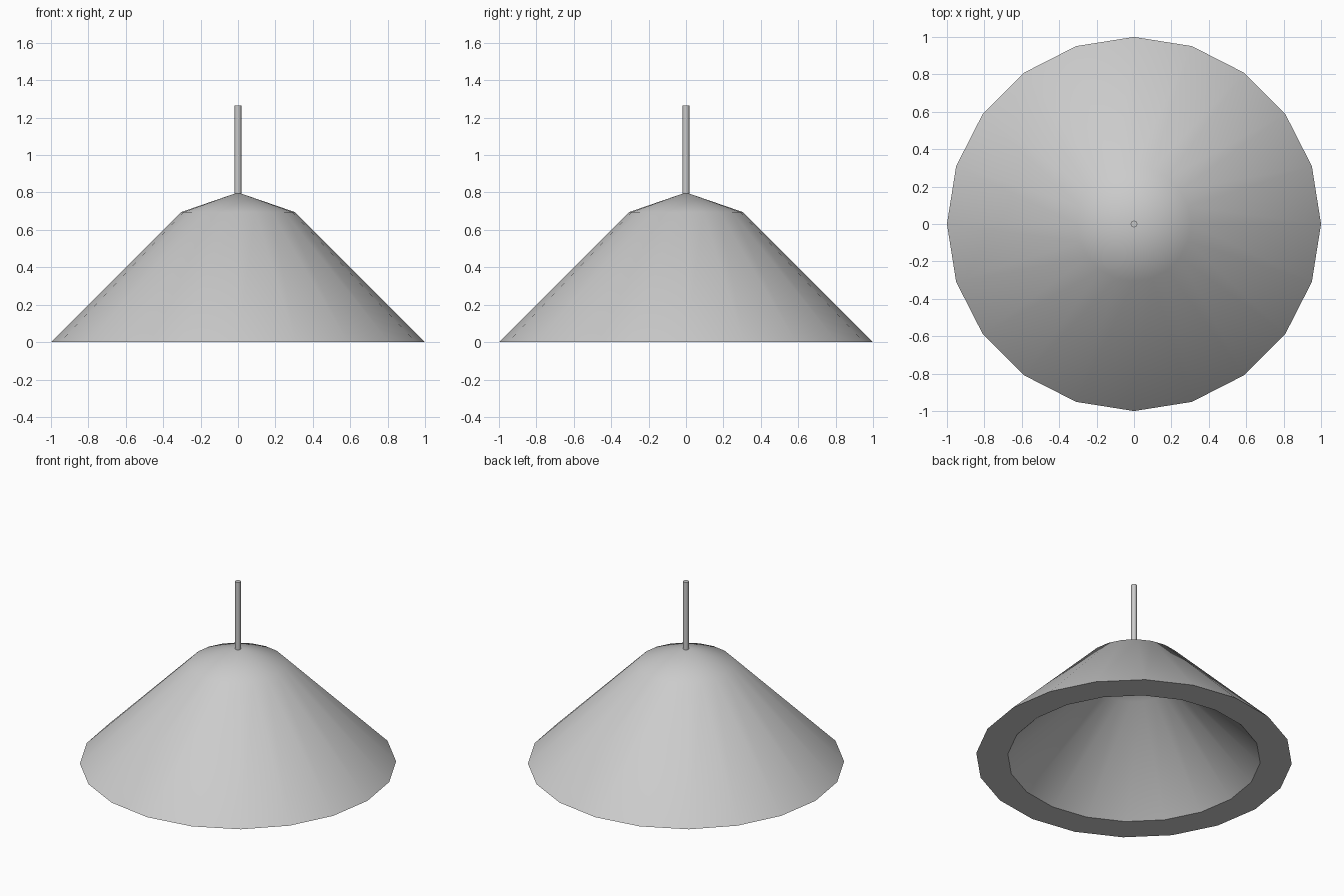
import bpy
import math

cube = bpy.data.objects.get("Cube")
if cube:
    bpy.data.objects.remove(cube, do_unlink=True)

# One plain grey for the whole lamp
grey = bpy.data.materials.new("light grey")
grey.use_nodes = True
colour = (0.6, 0.6, 0.6, 1)
grey.diffuse_color = colour
grey.node_tree.nodes["Principled BSDF"].inputs["Base Color"].default_value = colour


def lathe(name, profile, sides):
    """Spin a (radius, height) profile around z; radius 0 makes a single pole."""
    verts, faces, rings = [], [], []
    for radius, height in profile:
        count = sides if radius else 1
        first = len(verts)
        for i in range(count):
            a = math.tau * i / sides
            verts.append((radius * math.cos(a), radius * math.sin(a), height))
        rings.append([first + i % count for i in range(sides)])
    for low, high in zip(rings, rings[1:]):
        for i in range(sides):
            j = (i + 1) % sides
            corners = [low[i], low[j], high[j], high[i]]
            faces.append(list(dict.fromkeys(corners)))
    mesh = bpy.data.meshes.new(name)
    mesh.from_pydata(verts, [], faces)
    mesh.materials.append(grey)
    obj = bpy.data.objects.new(name, mesh)
    bpy.context.collection.objects.link(obj)
    bpy.ops.object.select_all(action='DESELECT')
    obj.select_set(True)
    bpy.context.view_layer.objects.active = obj
    bpy.ops.object.shade_smooth_by_angle(angle=math.radians(30))
    return obj


# Hollow shade: inside apex, inside wall, flat rim, outside wall, outside apex
lathe("lamp_shade", [(0, 0.64), (0.245, 0.555), (0.8, 0),
                     (1, 0), (0.305, 0.695), (0, 0.8)], 20)

# Thin hanging rod
lathe("hanging_rod", [(0, 0.78), (0.018, 0.78), (0.018, 1.265), (0, 1.265)], 20)
